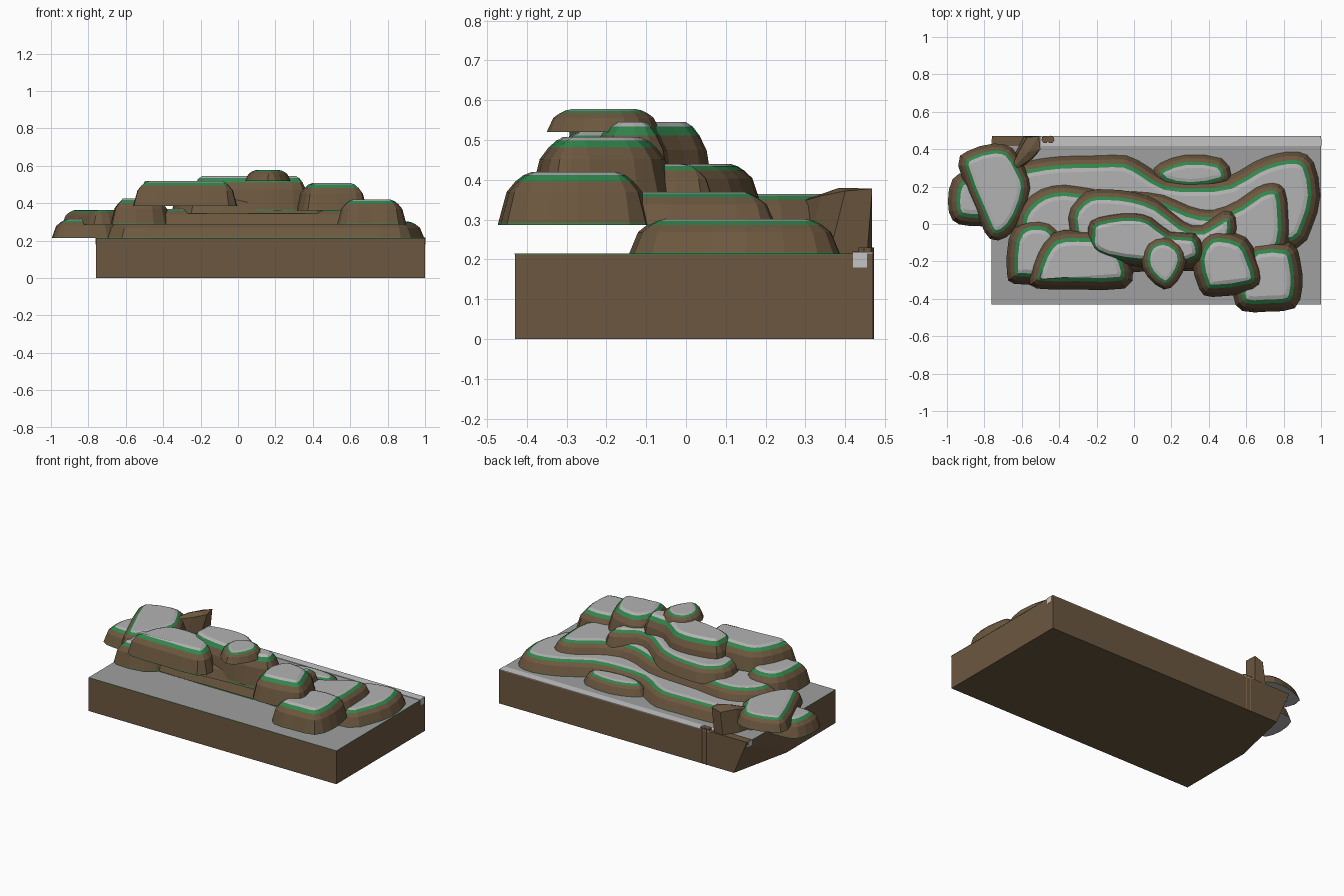
import bpy, bmesh
from mathutils import Vector

if "Cube" in bpy.data.objects:
    bpy.data.objects.remove(bpy.data.objects["Cube"])


def mat(name, c):
    m = bpy.data.materials.new(name)
    m.diffuse_color = (*c, 1)
    m.use_nodes = True
    m.node_tree.nodes["Principled BSDF"].inputs["Base Color"].default_value = m.diffuse_color
    return m


BROWN = mat("earth brown", (0.150, 0.096, 0.050))
GREEN = mat("moss green", (0.030, 0.235, 0.070))
ROCK = mat("rock top grey", (0.45, 0.45, 0.45))
GROUND = mat("ground grey", (0.35, 0.35, 0.35))
WATER = mat("pale water grey", (0.56, 0.56, 0.56))


def finish(name, bm, mats):
    me = bpy.data.meshes.new(name)
    bm.normal_update()
    bm.to_mesh(me)
    bm.free()
    for m in mats:
        me.materials.append(m)
    ob = bpy.data.objects.new(name, me)
    bpy.context.collection.objects.link(ob)
    return ob


def box(name, x0, x1, y0, y1, z0, z1, m):
    bm = bmesh.new()
    bmesh.ops.create_cube(bm, size=1)
    for v in bm.verts:
        v.co = ((x0, x1)[v.co.x > 0], (y0, y1)[v.co.y > 0], (z0, z1)[v.co.z > 0])
    return finish(name, bm, [m])


def rounded(pts):
    """Closed outline with one interpolated point per side, counter-clockwise."""
    p = [Vector(q) for q in pts]
    n = len(p)
    out = []
    for i in range(n):
        a, b, c, d = p[i - 1], p[i], p[(i + 1) % n], p[(i + 2) % n]
        out += [b, (b + c) * 0.5625 - (a + d) * 0.0625]
    area = sum(out[i - 1].cross(out[i]) for i in range(len(out)))
    return out if area > 0 else out[::-1]


def inset(p, d):
    """Move each outline point inwards along its mitre."""
    out = []
    for i in range(len(p)):
        e1 = (p[i] - p[i - 1]).normalized()
        e2 = (p[(i + 1) % len(p)] - p[i]).normalized()
        n1, n2 = Vector((-e1.y, e1.x)), Vector((-e2.y, e2.x))
        m = (n1 + n2).normalized()
        out.append(p[i] + m * d / max(m.dot(n1), 0.6))
    return out


def terrace(name, pts, z0, z1, w=0.085, closed=False):
    """Rock shell: moss foot line, brown wall, moss band, grey top."""
    h, base = z1 - z0, rounded(pts)
    # (share of width, share of height, material of the wall above)
    steps = [(0, 0, 1), (0.01, 0.03, 0), (0.26, 0.62, 0),
             (0.52, 0.82, 1), (0.76, 0.94, 2), (1.0, 1.0, 2)]
    bm = bmesh.new()
    prev, pm = None, 0
    for s, t, m in steps:
        ring = [bm.verts.new((q.x, q.y, z0 + t * h)) for q in inset(base, s * w)]
        if prev:
            for i in range(len(ring)):
                f = bm.faces.new((prev[i - 1], prev[i], ring[i], ring[i - 1]))
                f.material_index = pm
        elif closed:
            bm.faces.new(ring[::-1]).material_index = 2
        prev, pm = ring, m
    bm.faces.new(prev).material_index = 2
    return finish(name, bm, [BROWN, GREEN, ROCK])


# Ground block with one undercut bottom corner
bm = bmesh.new()
T = 0.215
b = [bm.verts.new(c) for c in [(-.76, -.43, 0), (1, -.43, 0), (1, .47, 0),
                               (-.67, .47, 0), (-.76, .065, 0)]]
t = [bm.verts.new(c) for c in [(-.76, -.43, T), (1, -.43, T), (1, .47, T), (-.76, .47, T)]]
for f in [b[::-1], t, (b[0], b[1], t[1], t[0]), (b[1], b[2], t[2], t[1]),
          (b[2], b[3], t[3], t[2]), (b[3], b[4], t[3]), (b[4], b[0], t[0], t[3])]:
    bm.faces.new(f)
bm.faces.ensure_lookup_table()
bm.faces[1].material_index = 1
finish("ground_block", bm, [BROWN, GROUND])
box("moss_edge_line", -.761, 1.001, -.431, .4, .212, .2148, GREEN)

# Stream along the back edge
box("stream", -.762, 1.0015, .42, .455, .18, .218, WATER)
box("stream_surface", -.5, 1, .418, .47, .2145, .2185, WATER)
box("bank_corner", -.76, -.5, .418, .47, .2145, .2195, BROWN)

# Stacked terraces, lowest to highest
terrace("base_terrace", [(-.72, .1), (-.72, .28), (-.57, .335), (-.4, .36), (-.2, .365),
        (-.04, .365), (.07, .31), (.18, .245), (.35, .235), (.5, .25), (.64, .33),
        (.76, .375), (.88, .385), (.96, .33), (.995, .15), (.95, -.02), (.87, -.13),
        (.6, -.14), (.2, -.13), (-.3, -.13), (-.62, -.1)], .215, .302)
terrace("back_boulder", [(.1, .27), (.14, .325), (.28, .37), (.47, .35), (.52, .26),
        (.48, .2), (.3, .17), (.15, .2)], .215, .28, .07)
terrace("second_terrace", [(-.64, .0), (-.6, .11), (-.5, .19), (-.37, .215), (-.2, .19),
        (0, .18), (.16, .16), (.3, .1), (.42, .08), (.55, .13), (.65, .2), (.74, .225),
        (.81, .19), (.83, .05), (.82, -.12), (.7, -.22), (.4, -.25), (0, -.25),
        (-.4, -.25), (-.6, -.15)], .287, .37)
terrace("third_terrace", [(-.35, -.04), (-.345, .09), (-.25, .175), (-.14, .185), (0, .17),
        (.14, .12), (.27, .02), (.36, .0), (.48, .07), (.55, .04), (.54, -.1), (.42, -.22),
        (.1, -.25), (-.25, -.25)], .345, .44, .075)
terrace("summit_ridge", [(-.26, -.06), (-.24, .025), (-.13, .06), (0, .07), (.1, .045),
        (.2, -.03), (.33, -.04), (.38, -.12), (.36, -.21), (.22, -.25), (.05, -.24),
        (-.15, -.21), (-.25, -.15)], .36, .545, .07)

# Single boulders
terrace("left_low_boulder", [(-.995, .12), (-.97, .24), (-.88, .28), (-.7, .25), (-.62, .1),
        (-.7, .0), (-.88, -.01), (-.97, .02)], .215, .315, closed=True)
terrace("left_high_boulder", [(-.94, .31), (-.89, .39), (-.75, .43), (-.65, .405),
        (-.58, .29), (-.55, .19), (-.6, .03), (-.68, -.07), (-.77, -.08), (-.83, .03)],
        .287, .365, .07, closed=True)
terrace("front_left_low_boulder", [(-.68, -.26), (-.67, -.08), (-.61, .01), (-.5, .03),
        (-.4, -.02), (-.36, -.2), (-.45, -.31), (-.64, -.32)], .287, .425, .08)
terrace("front_left_boulder", [(-.56, -.29), (-.52, -.345), (-.3, -.35), (-.05, -.345),
        (-.005, -.25), (-.05, -.13), (-.13, -.05), (-.3, -.03), (-.44, -.05), (-.52, -.15)],
        .385, .52)
terrace("summit_boulder", [(.04, -.19), (.07, -.1), (.16, -.065), (.25, -.11), (.28, -.2),
        (.23, -.31), (.16, -.35), (.07, -.28)], .52, .578, .06)
terrace("front_right_high_boulder", [(.31, -.19), (.36, -.07), (.45, -.03), (.6, -.07),
        (.66, -.18), (.69, -.29), (.64, -.36), (.42, -.39), (.35, -.35)], .36, .508)
terrace("front_right_boulder", [(.53, -.38), (.57, -.2), (.64, -.1), (.84, -.1), (.89, -.2),
        (.9, -.34), (.86, -.45), (.72, -.468), (.58, -.465)], .287, .42)

# Broken leaning crag at the back left, with a pointed beak
bm = bmesh.new()
low = [(-.59, .468), (-.52, .455), (-.53, .36), (-.60, .30), (-.67, .27), (-.64, .37)]
high = [(-.57, .465, .36), (-.51, .468, .378), (-.50, .40, .372), (-.56, .34, .36),
        (-.67, .27, .34), (-.62, .38, .36)]
lo = [bm.verts.new((x, y, .21)) for x, y in low]
hi = [bm.verts.new(c) for c in high]
peak = bm.verts.new((-.565, .385, .38))
for i in range(6):
    bm.faces.new((lo[i - 1], lo[i], hi[i], hi[i - 1]))
    bm.faces.new((hi[i - 1], hi[i], peak))
bm.faces.new(lo)
bmesh.ops.recalc_face_normals(bm, faces=bm.faces)
finish("leaning_crag", bm, [BROWN])

# Small post cluster set in the back wall
for i, x in enumerate((-.475, -.445)):
    bm = bmesh.new()
    bmesh.ops.create_cone(bm, cap_ends=True, segments=7, radius1=.02, radius2=.02, depth=.23)
    bmesh.ops.translate(bm, verts=bm.verts, vec=(x, .452, .115))
    finish(f"bank_post_{i + 1}", bm, [BROWN])
